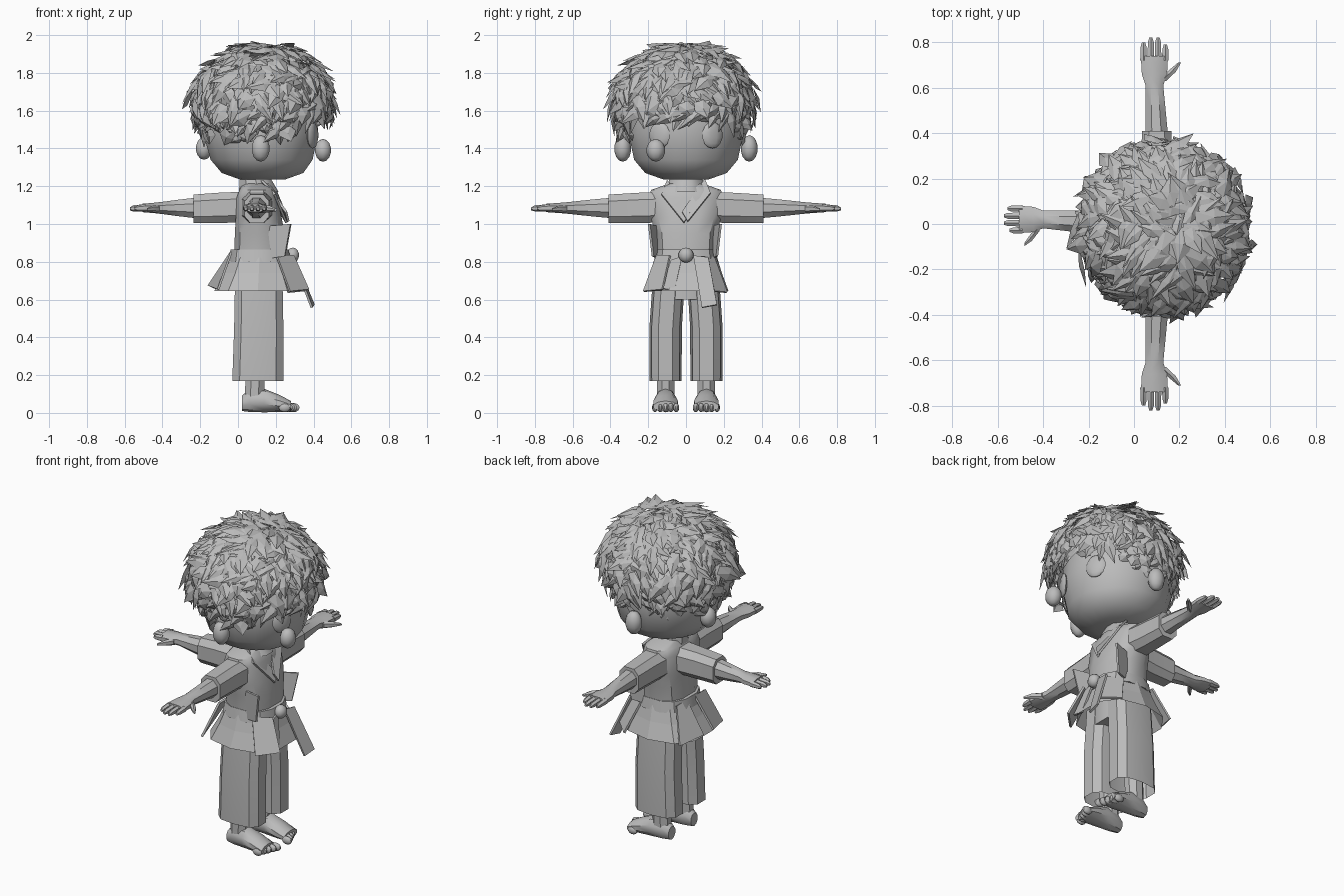
import bpy, bmesh, math, random
from mathutils import Vector, Matrix, Quaternion

if "Cube" in bpy.data.objects:
    bpy.data.objects.remove(bpy.data.objects["Cube"])

random.seed(7)
grey = bpy.data.materials.new("plain_grey")
grey.diffuse_color = (0.5, 0.5, 0.5, 1)
grey.use_nodes = True
grey.node_tree.nodes["Principled BSDF"].inputs["Base Color"].default_value = grey.diffuse_color


def finish(name, bm, smooth=35):
    bmesh.ops.recalc_face_normals(bm, faces=bm.faces)
    me = bpy.data.meshes.new(name)
    bm.to_mesh(me)
    bm.free()
    me.materials.append(grey)
    ob = bpy.data.objects.new(name, me)
    bpy.context.collection.objects.link(ob)
    if smooth:
        bpy.ops.object.select_all(action='DESELECT')
        ob.select_set(True)
        bpy.context.view_layer.objects.active = ob
        bpy.ops.object.shade_smooth_by_angle(angle=math.radians(smooth))
    return ob


def upright(u, v, t):
    return Vector((u, v, t))


def loft(name, sections, n=12, place=upright, power=1.0, caps=True, smooth=35):
    """Sections are (distance, centre u, centre v, radius u, radius v)."""
    bm = bmesh.new()
    rings = []
    for t, cu, cv, ru, rv in sections:
        ring = []
        for i in range(n):
            a = 2 * math.pi * (i + 0.5) / n
            c, s = math.cos(a), math.sin(a)
            u = math.copysign(abs(c) ** power, c) * ru + cu
            v = math.copysign(abs(s) ** power, s) * rv + cv
            ring.append(bm.verts.new(place(u, v, t)))
        rings.append(ring)
    for a, b in zip(rings, rings[1:]):
        for i in range(n):
            j = (i + 1) % n
            bm.faces.new((a[i], a[j], b[j], b[i]))
    if caps:
        bm.faces.new(rings[0])
        bm.faces.new(rings[-1])
    return finish(name, bm, smooth)


def ball(name, pos, scale, turn=0.0):
    bm = bmesh.new()
    m = Matrix.Translation(pos) @ Matrix.Rotation(turn, 4, 'Z') @ Matrix.Diagonal((*scale, 1))
    bmesh.ops.create_uvsphere(bm, u_segments=10, v_segments=7, radius=1, matrix=m)
    return finish(name, bm, 40)


def plate(name, pts, thick=0.012):
    bm = bmesh.new()
    f = bm.faces.new([bm.verts.new(p) for p in pts])
    f.normal_update()
    move = f.normal * -thick
    new = bmesh.ops.extrude_face_region(bm, geom=[f])['geom']
    bmesh.ops.translate(bm, vec=move, verts=[g for g in new if isinstance(g, bmesh.types.BMVert)])
    if f.is_valid is False or len(bm.faces) == len(pts) + 1:
        bmesh.ops.holes_fill(bm, edges=bm.edges)
    return finish(name, bm, 0)


# Head
loft("head", [(1.235, .13, 0, .12, .12), (1.27, .13, 0, .22, .22), (1.34, .125, 0, .275, .28),
              (1.48, .12, 0, .31, .31), (1.64, .12, 0, .30, .30), (1.76, .12, 0, .21, .21),
              (1.82, .12, 0, .08, .08)], 16)
loft("neck", [(1.12, .10, 0, .075, .075), (1.27, .10, 0, .07, .07)], 10)
for s in (-1, 1):
    ball("ear", (.12, s * .335, 1.40), (.05, .045, .07))
    ball("eye", (.395, s * .14, 1.47), (.018, .06, .07), s * .45)
ball("front_ear", (.45, -.16, 1.39), (.045, .05, .06))
ball("back_ear", (-.18, .04, 1.40), (.045, .05, .06))

# Hair made of pointed cards laid in layers that flow away from the crown
bm = bmesh.new()
centre, radii = Vector((.13, -.015, 1.635)), Vector((.385, .385, .325))
crown = Vector((.25, .12, 1)).normalized()
count = 620
for i in range(count):
    z = 1 - 1.6 * (i + .5) / count
    a = i * 2.39996
    r = math.sqrt(1 - z * z)
    d = Vector((r * math.cos(a), r * math.sin(a), z))
    if d.x > .45 and z < -.3:
        continue
    axis = crown.cross(d)
    if axis.length < .05:
        axis = Vector((0, 1, 0))
    axis = Quaternion(d, random.uniform(-1.0, 1.0)) @ axis.normalized()
    reach, wide = random.uniform(.28, .52), random.uniform(.07, .13)
    base, lift = random.uniform(.86, 1.0), random.uniform(.0, .16)
    if z < -.3:
        reach *= .6

    def spot(t, w, bulge=0.0):
        q = Quaternion(axis, reach * (t - .5)) @ d
        q = (q + axis * w).normalized() * (base + lift * t * t + bulge)
        return bm.verts.new(centre + Vector(x * y for x, y in zip(q, radii)))
    b0, b1 = spot(0, -wide * .6), spot(0, wide * .6)
    m0, m1, mid = spot(.5, -wide), spot(.5, wide), spot(.45, 0, .04)
    tip = spot(1, random.uniform(-.04, .04))
    for f in ((b0, b1, mid), (b0, mid, m0), (b1, m1, mid), (m0, mid, tip), (mid, m1, tip)):
        bm.faces.new(f)
finish("hair", bm, 0)

# Jacket, collar, skirt and belt
loft("jacket_body", [(.80, .115, 0, .14, .155), (.95, .115, 0, .135, .165), (1.03, .11, 0, .125, .19),
                     (1.14, .10, 0, .11, .20), (1.18, .10, 0, .095, .19), (1.215, .10, 0, .075, .09)],
     12, power=.75)
loft("collar", [(1.17, .11, 0, .11, .11), (1.245, .09, 0, .085, .085)], 10, caps=False)
loft("jacket_skirt", [(.84, .115, 0, .15, .16), (.74, .11, 0, .19, .19), (.645, .105, 0, .24, .225)],
     10, power=.8, caps=False, smooth=0)
loft("belt", [(.80, .115, 0, .168, .172), (.865, .115, 0, .158, .162)], 12, power=.8)
ball("belt_knot", (.29, 0, .835), (.035, .04, .04))
plate("belt_tail", [(.28, .04, .83), (.29, .12, .82), (.395, .165, .57), (.385, .085, .555)])
plate("belt_tail_short", [(.285, -.02, .83), (.29, -.08, .81), (.33, -.13, .66), (.33, -.06, .65)])
for s in (-1, 1):
    plate("lapel", [(.13, s * .10, 1.235), (.20, s * .13, 1.16), (.262, s * .01, 1.01),
                    (.25, s * -.02, 1.06)])
    plate("skirt_flap", [(.20, s * .15, .83), (.29, s * .08, .83), (.37, s * .12, .65),
                         (.27, s * .22, .64)])
    plate("side_flap", [(.16, s * .15, .99), (.28, s * .19, 1.0), (.25, s * .17, .83),
                        (.18, s * .15, .82)])
    plate("skirt_back_flap", [(-.03, s * .03, .85), (-.03, s * .13, .85), (-.10, s * .2, .65),
                              (-.15, s * .04, .67)])


# Arms: one to each side and one to the back
def arm(label, place):
    loft(label + "_sleeve", [(.10, .10, 1.09, .09, .085), (.25, .10, 1.085, .075, .085),
                             (.41, .10, 1.08, .068, .08)], 8, place, .7)
    loft(label + "_forearm", [(.38, .10, 1.085, .055, .06), (.50, .095, 1.085, .048, .048),
                              (.61, .09, 1.085, .042, .035), (.66, .09, 1.085, .06, .03),
                              (.74, .09, 1.085, .065, .024)], 8, place)
    for k in range(4):
        u = .042 + k * .032
        end = (.80, .82, .82, .79)[k]
        loft(label + "_finger", [(.72, u, 1.085, .017, .02), (end - .02, u, 1.083, .015, .016),
                                 (end, u, 1.08, .008, .008)], 6, place)
    loft(label + "_thumb", [(.63, .12, 1.08, .025, .022), (.67, .165, 1.08, .022, .018),
                            (.71, .20, 1.075, .008, .008)], 6, place)


arm("left", lambda u, v, t: Vector((u, t, v)))
arm("right", lambda u, v, t: Vector((u, -t, v)))
arm("back", lambda u, v, t: Vector((.10 - .82 * t, .11 - u, v)))


# Trousers, ankles, feet and toes
def along_x(u, v, t):
    return Vector((t, u, v))


for s in (-1, 1):
    y = s * .108
    loft("trouser_leg", [(.17, .105, y, .14, .085), (.45, .11, y, .135, .086),
                         (.72, .11, s * .09, .13, .085)], 10, power=.7, caps=False)
    loft("shin", [(.05, .085, y, .055, .05), (.16, .09, y, .055, .05), (.40, .10, y, .06, .055)], 8)
    loft("foot", [(.02, y, .05, .035, .04), (.06, y, .065, .05, .06), (.14, y, .065, .058, .062),
                  (.22, y, .05, .068, .045), (.28, y, .035, .066, .028)], 10, along_x)
    for k in range(5):
        ball("toe", (.295 - .012 * k, s * (.052 + .028 * k), .028), (.032, .016, .024))
loft("trouser_seat", [(.60, .11, 0, .13, .16), (.80, .11, 0, .13, .15)], 10, power=.8)
